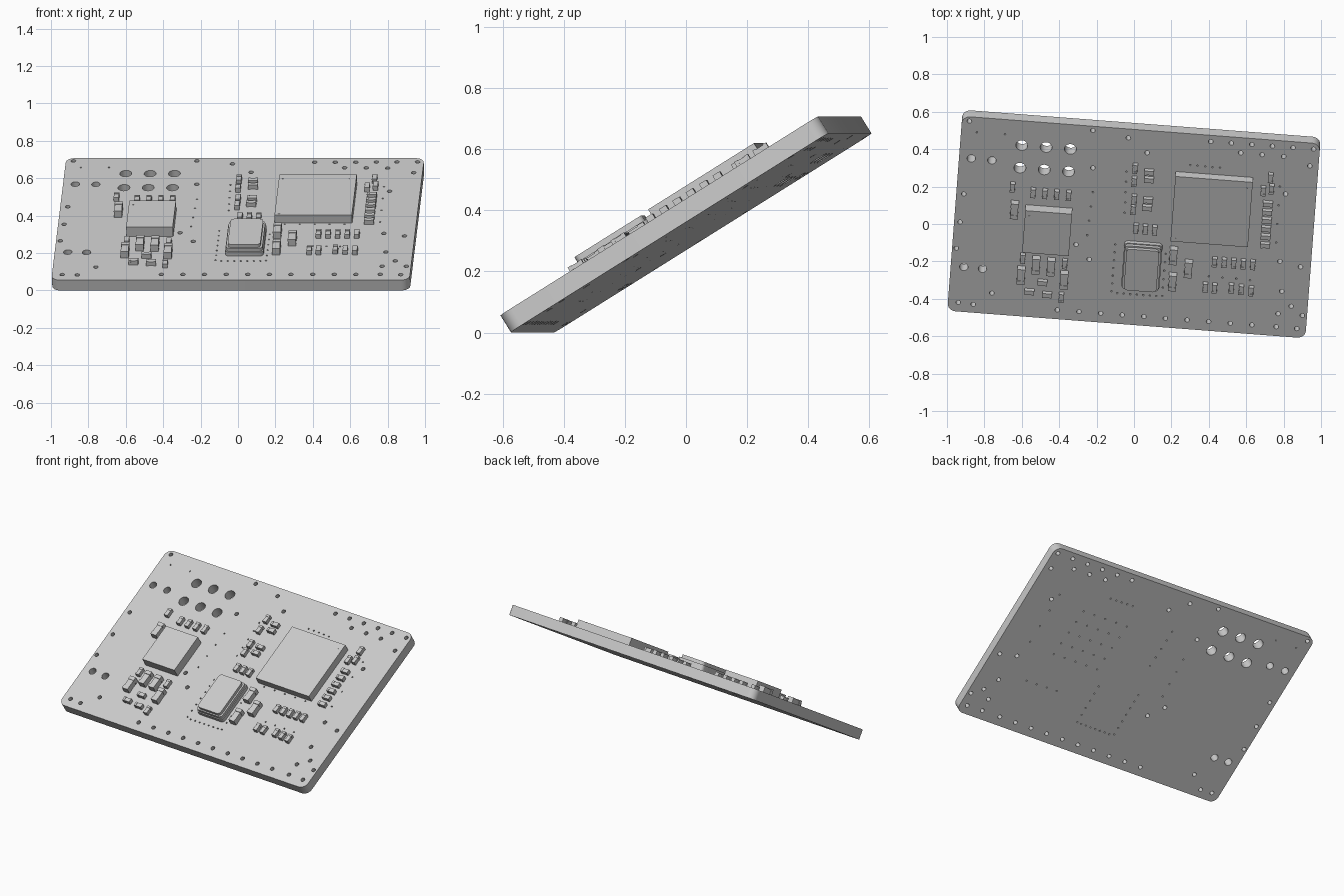
import bpy, bmesh, math
from mathutils import Matrix, Vector

cube = bpy.data.objects.get("Cube")
if cube:
    bpy.data.objects.remove(cube)

# Board frame: a slab tilted up at the back and turned slightly
LENGTH, DEPTH, THICK = 1.92, 1.23, 0.065
TILT, TURN = math.radians(32), math.radians(-4.4)
FRAME = (Matrix.Translation((0, 0, 0.354)) @ Matrix.Rotation(TURN, 4, 'Z')
         @ Matrix.Rotation(TILT, 4, 'X'))

grey = bpy.data.materials.new("light_grey")
grey.use_nodes = True
grey.diffuse_color = (0.6, 0.6, 0.6, 1)
grey.node_tree.nodes["Principled BSDF"].inputs["Base Color"].default_value = (0.6, 0.6, 0.6, 1)


def on_board(x, y, height=0):
    """Plan position of a part's top centre -> position along the board."""
    p = Matrix.Rotation(-TURN, 2) @ Vector((x, y))
    return p.x, (p.y + (THICK / 2 + height) * math.sin(TILT)) / math.cos(TILT)


def row(start, end, count):
    a, b = Vector(start), Vector(end)
    return [tuple(a.lerp(b, i / (count - 1))) for i in range(count)]


def add_object(name, mesh, u=0, v=0, w=0, quarter=False):
    obj = bpy.data.objects.new(name, mesh)
    bpy.context.collection.objects.link(obj)
    obj.matrix_world = FRAME @ Matrix.Translation((u, v, w)) @ Matrix.Rotation(
        math.pi / 2 if quarter else 0, 4, 'Z')
    return obj


def box_mesh(name, boxes, corner=0):
    """Boxes given as (centre v, width, depth, bottom, top), optionally with rounded corners."""
    bm = bmesh.new()
    for v, wide, deep, low, high in boxes:
        m = Matrix.Translation((0, v, (low + high) / 2)) @ Matrix.Diagonal((wide, deep, high - low, 1))
        verts = bmesh.ops.create_cube(bm, size=1, matrix=m)["verts"]
        if corner:
            edges = {e for p in verts for e in p.link_edges
                     if abs(e.verts[0].co.z - e.verts[1].co.z) > 0.001}
            bmesh.ops.bevel(bm, geom=list(edges), offset=corner, segments=3,
                            profile=0.5, affect='EDGES')
    mesh = bpy.data.meshes.new(name)
    bm.to_mesh(mesh)
    bm.free()
    mesh.materials.append(grey)
    return mesh


# Drilled holes
power_holes = row((-0.6, 0.42), (-0.34, 0.4), 3) + row((-0.61, 0.3), (-0.35, 0.28), 3)
mount_holes = [(-0.87, 0.35), (-0.76, 0.34), (-0.91, -0.23), (-0.81, -0.24)]
edge_holes = (
    row((-0.41, -0.46), (0.63, -0.54), 10) + row((0.41, 0.44), (0.96, 0.4), 6)
    + row((0.57, 0.38), (0.8, 0.36), 3)
    + [(-0.88, 0.55), (-0.91, 0.16), (-0.93, 0.01), (-0.95, -0.13), (-0.94, -0.42),
       (-0.86, -0.43), (-0.76, -0.37), (-0.22, 0.5), (-0.03, 0.46), (0.07, 0.38),
       (0.76, -0.55), (0.87, -0.56), (0.77, -0.48), (0.94, 0.31), (0.81, 0.16),
       (0.89, -0.23), (0.78, -0.2), (0.79, -0.36), (0.84, -0.44), (0.9, -0.49),
       (-0.24, -0.19), (-0.31, -0.11), (-0.22, 0.3)])
vias = (
    row((-0.1, -0.11), (-0.12, -0.36), 7) + row((-0.09, -0.37), (0.12, -0.385), 7)
    + row((0.17, -0.16), (0.15, -0.385), 6) + row((0.3, 0.315), (0.46, 0.3), 5)
    + row((-0.22, 0.17), (-0.25, -0.06), 4) + row((-0.84, 0.49), (-0.69, 0.48), 2)
    + row((-0.04, 0.28), (-0.05, 0.06), 5) + row((0.78, 0.2), (0.76, -0.1), 4)
    + row((0.4, -0.28), (0.62, -0.3), 4))
for line in range(5):
    y = 0.2 - 0.07 * line
    vias += row((0.25, y), (0.57, y - 0.025), 5)

# Circuit board: rounded outline with every hole, extruded
curve = bpy.data.curves.new("circuit_board", 'CURVE')
curve.dimensions, curve.fill_mode, curve.extrude = '2D', 'BOTH', THICK / 2


def add_loop(points):
    spline = curve.splines.new('POLY')
    spline.points.add(len(points) - 1)
    for point, (u, v) in zip(spline.points, points):
        point.co = (u, v, 0, 1)
    spline.use_cyclic_u = True


def arc(u, v, radius, start, sweep, steps):
    return [(u + radius * math.cos(start + sweep * i / steps),
             v + radius * math.sin(start + sweep * i / steps)) for i in range(steps)]


RADIUS = 0.045
outline = []
for i, (su, sv) in enumerate([(1, 1), (-1, 1), (-1, -1), (1, -1)]):
    outline += arc(su * (LENGTH / 2 - RADIUS), sv * (DEPTH / 2 - RADIUS),
                   RADIUS, i * math.pi / 2, math.pi / 2 * 7 / 6, 7)
add_loop(outline)
for places, radius, sides in ((power_holes, 0.032, 20), (mount_holes, 0.023, 16),
                              (edge_holes, 0.013, 12), (vias, 0.005, 6)):
    for x, y in places:
        add_loop(arc(*on_board(x, y), radius, 0, 2 * math.pi, sides))
source = bpy.data.objects.new("board_outline", curve)
bpy.context.collection.objects.link(source)
bpy.context.view_layer.update()
board_mesh = bpy.data.meshes.new_from_object(
    source.evaluated_get(bpy.context.evaluated_depsgraph_get()))
bpy.data.objects.remove(source)
board_mesh.materials.clear()
board_mesh.materials.append(grey)
board = add_object("circuit_board", board_mesh)


def place(name, mesh, places, height, quarter=False):
    return [add_object(name, mesh, *on_board(x, y, height), THICK / 2, quarter)
            for x, y in places]


# Main chips
place("processor_chip", box_mesh("processor_chip", [(0, 0.415, 0.41, 0, 0.05)]),
      [(0.415, 0.065)], 0.05)
place("memory_chip", box_mesh("memory_chip", [(0, 0.25, 0.265, 0, 0.06)]),
      [(-0.465, -0.05)], 0.06)

# Shielded can in three stepped layers
can = place("shield_can", box_mesh("shield_can", [
    (0, 0.205, 0.285, 0, 0.025), (0, 0.195, 0.275, 0.025, 0.045),
    (0, 0.175, 0.26, 0.045, 0.065)], 0.02), [(0.04, -0.25)], 0.065)

# Index dots on the chip lids
dot_bm = bmesh.new()
bmesh.ops.create_cone(dot_bm, cap_ends=True, segments=12, radius1=0.006, radius2=0.006, depth=0.002)
dot_mesh = bpy.data.meshes.new("index_dot")
dot_bm.to_mesh(dot_mesh)
dot_bm.free()
dot_mesh.materials.append(grey)
for x, y, top in ((0.24, 0.22, 0.05), (0.6, 0.19, 0.05), (0.22, -0.08, 0.05), (-0.56, 0.04, 0.06)):
    add_object("index_dot", dot_mesh, *on_board(x, y, top), THICK / 2 + top)


# Two-terminal parts: a body between slightly larger end caps
def terminal_part(name, wide, deep, high):
    cap = deep / 4
    boxes = [(0, wide * 0.92, deep - cap, 0, high * 0.92)]
    boxes += [(side * (deep - cap) / 2, wide, cap, 0, high) for side in (-1, 1)]
    return box_mesh(name, boxes)


small = terminal_part("small_capacitor", 0.027, 0.052, 0.027)
large = terminal_part("large_capacitor", 0.043, 0.095, 0.04)

place("small_capacitor", small, (
    row((-0.54, 0.16), (-0.35, 0.145), 4) + row((0.01, -0.03), (0.11, -0.04), 3)
    + row((0.43, -0.21), (0.635, -0.225), 5) + row((0.52, -0.35), (0.625, -0.365), 3)
    + [(-0.65, 0.19), (-0.595, -0.19), (-0.37, -0.22), (-0.39, -0.4), (0.005, 0.29),
       (0, 0.22), (0, 0.125), (-0.005, 0.07), (0.73, 0.24), (0.69, 0.17),
       (0.735, 0.18), (0.38, -0.345), (0.43, -0.35)]), 0.027)
place("small_resistor", small, (
    row((0.715, 0.1), (0.7, -0.12), 6)
    + [(0.08, 0.27), (0.08, 0.23), (0.075, 0.12), (0.07, 0.08),
       (-0.49, -0.32), (-0.56, -0.37), (-0.465, -0.385)]), 0.027, True)
place("large_capacitor", large, [
    (-0.64, 0.065), (-0.605, -0.285), (-0.375, -0.31), (-0.525, -0.23),
    (-0.445, -0.24), (0.21, -0.18), (0.29, -0.25), (0.205, -0.32)], 0.04)

# Smooth the round walls, keep hard edges
bpy.ops.object.select_all(action='DESELECT')
for obj in (board, can[0]):
    obj.select_set(True)
bpy.context.view_layer.objects.active = board
bpy.ops.object.shade_smooth_by_angle(angle=math.radians(35))
